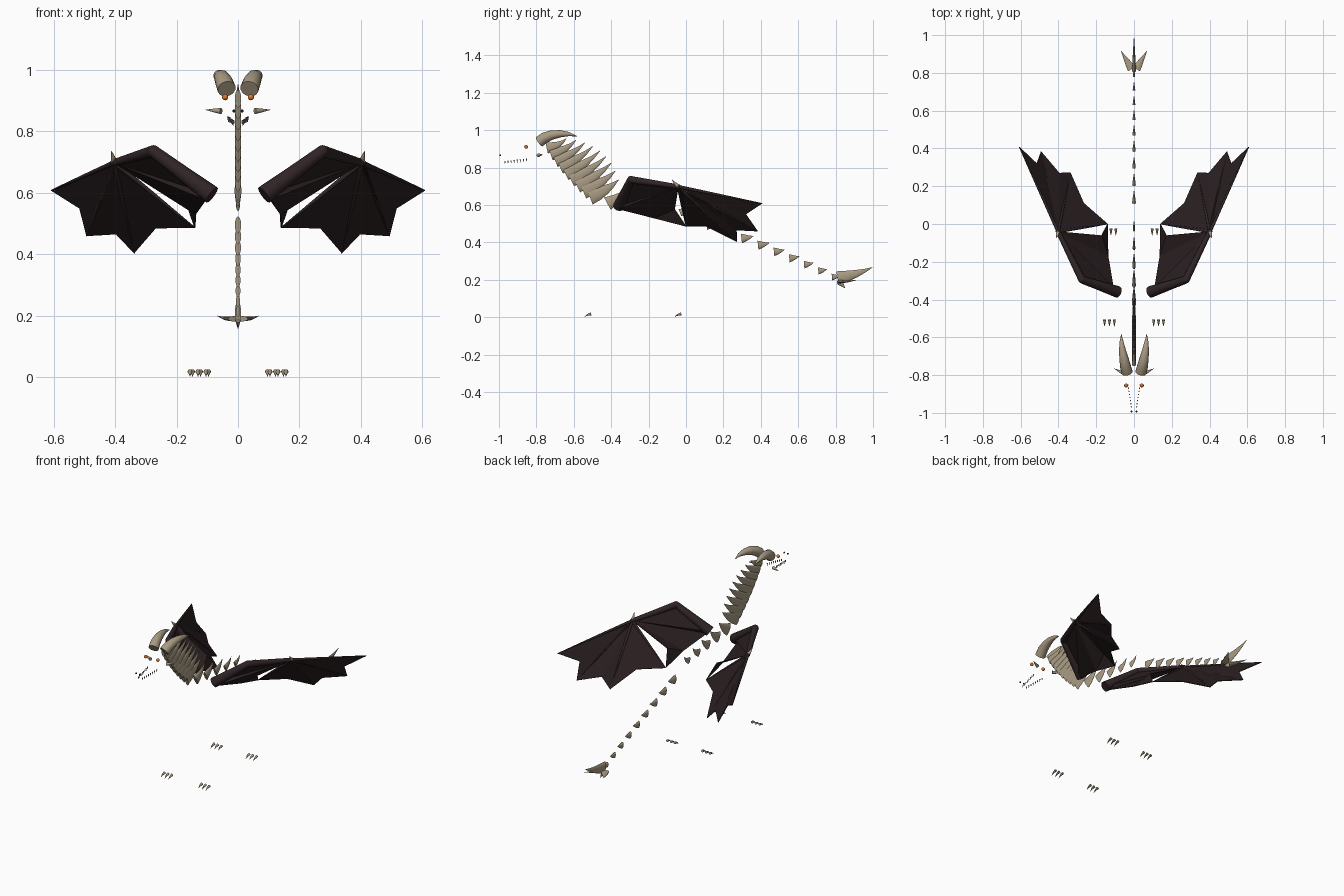
import bpy, bmesh
from mathutils import Vector

cube = bpy.data.objects.get("Cube")
if cube:
    bpy.data.objects.remove(cube)


def material(name, rgb):
    m = bpy.data.materials.new(name)
    m.use_nodes = True
    m.diffuse_color = (*rgb, 1)
    m.node_tree.nodes["Principled BSDF"].inputs["Base Color"].default_value = (*rgb, 1)
    return m


BONE = material("bone", (0.40, 0.33, 0.23))
HIDE = material("dark_hide", (0.03, 0.018, 0.019))
SKIN = material("wing_skin", (0.022, 0.013, 0.014))
EYE = material("orange_eye", (0.75, 0.18, 0.02))
BLACK = material("black", (0.01, 0.01, 0.01))


def finish(name, bm, mat, smooth=True):
    bmesh.ops.recalc_face_normals(bm, faces=bm.faces)
    mesh = bpy.data.meshes.new(name)
    bm.to_mesh(mesh)
    bm.free()
    mesh.materials.append(mat)
    ob = bpy.data.objects.new(name, mesh)
    bpy.context.collection.objects.link(ob)
    bpy.ops.object.select_all(action='DESELECT')
    ob.select_set(True)
    bpy.context.view_layer.objects.active = ob
    if smooth:
        bpy.ops.object.shade_smooth_by_angle(angle=0.8)
    return ob


def tube(bm, pts, radii, wide=(1, 1), sides=10):
    """Tapered tube through pts; wide scales the section sideways and up."""
    pts = [Vector(p) for p in pts]
    rings = []
    for i, p in enumerate(pts):
        t = (pts[min(i + 1, len(pts) - 1)] - pts[max(i - 1, 0)]).normalized()
        side = (Vector((1, 0, 0)) - t * t.x).normalized()
        up = t.cross(side)
        circle = bmesh.ops.create_circle(bm, segments=sides, radius=radii[i])["verts"]
        for v in circle:
            v.co = p + side * v.co.x * wide[0] + up * v.co.y * wide[1]
        rings.append(circle)
    for a, b in zip(rings, rings[1:]):
        for k in range(sides):
            n = (k + 1) % sides
            bm.faces.new((a[k], a[n], b[n], b[k]))
    bm.faces.new(rings[0])
    bm.faces.new(rings[-1])


def bezier(a, c, b, t):
    a, c, b = Vector(a), Vector(c), Vector(b)
    return a * (1 - t) ** 2 + c * 2 * t * (1 - t) + b * t * t


def thorn(bm, base, tip, r, sag=(0, 0, 0), wide=(1, 1)):
    """Curved spike that tapers to a point."""
    mid = (Vector(base) + Vector(tip)) / 2 + Vector(sag)
    steps = [0, .25, .5, .75, 1]
    tube(bm, [bezier(base, mid, tip, t) for t in steps],
         [r * max(1 - t ** 1.2, .03) for t in steps], wide)


# Neck, back and tail spines: flat blades along the centre line
bm = bmesh.new()
for i in range(9):
    t = i / 8
    b = bezier((0, -.745, .905), (0, -.66, .76), (0, -.515, .645), t)
    e = bezier((0, -.64, .955), (0, -.42, .935), (0, -.36, .735), t)
    r = .03 + .015 * t
    thorn(bm, b, e, r, (0, .015, -.015), (.011 / r, 1))
finish("neck_spines", bm, BONE)

bm = bmesh.new()
for i in range(5):
    y, z = -.42 + .097 * i, .607 - .012 * i
    size = .125 - .014 * i
    thorn(bm, (0, y, z), (0, y + size * .75, z + size * .6), size * .3,
          (0, .01, -.01), (.3, 1))
finish("back_spines", bm, BONE)

bm = bmesh.new()
for i in range(9):
    t = i / 8
    y = .11 + .77 * t - .1 * t * t
    z = .495 - .3 * t + .02 * t * t
    size = .07 - .025 * t
    thorn(bm, (0, y, z), (0, y + size, z + size * .2), size * .4, (0, 0, -.004), (.38, 1))
finish("tail_spines", bm, BONE)

# Tail tip: a long upper blade, a short lower one and two side blades
bm = bmesh.new()
thorn(bm, (0, .81, .21), (0, .997, .267), .036, (0, .01, -.012), (.3, 1))
thorn(bm, (0, .82, .19), (0, .85, .156), .018, wide=(.5, 1))
for s in (1, -1):
    thorn(bm, (s * .012, .82, .19), (s * .068, .915, .2), .03, (0, 0, -.006), (.8, .3))
finish("tail_blades", bm, BONE)

# Paired parts
for s, label in ((1, "left"), (-1, "right")):
    def P(x, y, z):
        return Vector((s * x, y, z))

    # Head horns
    bm = bmesh.new()
    tube(bm, [P(.037, -.785, .938), P(.045, -.755, .96), P(.053, -.715, .975),
              P(.061, -.67, .981), P(.066, -.625, .979), P(.067, -.583, .968)],
         [.03, .029, .025, .019, .011, .001], sides=14)
    finish(label + "_horn", bm, BONE)
    bm = bmesh.new()
    thorn(bm, P(.055, -.79, .866), P(.106, -.765, .87), .01)
    finish(label + "_cheek_horn", bm, BONE)

    # Teeth
    bm = bmesh.new()
    for i in range(8):
        t = i / 7
        base = P(.014 + .018 * t, -.968 + .115 * t, .835 + .013 * t)
        thorn(bm, base, base - Vector((0, 0, .018)), .0035)
    finish(label + "_teeth", bm, BONE)

    # Eye and nostril
    for part, at, r, mat in (("eye", P(.042, -.855, .911), .01, EYE),
                             ("nostril", P(.013, -.993, .866), .005, BLACK)):
        bm = bmesh.new()
        bmesh.ops.create_uvsphere(bm, u_segments=16, v_segments=10, radius=r)
        bmesh.ops.translate(bm, verts=bm.verts, vec=at)
        finish(label + "_" + part, bm, mat)

    # Claws of the front and rear feet
    for foot, x, y in (("front", .13, -.507), ("rear", .122, -.025)):
        bm = bmesh.new()
        for k in (-1, 0, 1):
            cx = x + k * .026
            thorn(bm, P(cx, y, .018), P(cx, y - .036, .001), .008, (0, -.003, .006))
        finish(f"{label}_{foot}_claws", bm, BONE)

    # Wing bones
    shoulder, elbow, wrist = P(.085, -.36, .593), P(.275, -.295, .735), P(.402, -.04, .698)
    tips = [P(.607, .407, .608), P(.492, .383, .46), P(.337, .272, .404), P(.14, 0, .486)]
    bm = bmesh.new()
    tube(bm, [shoulder, shoulder.lerp(elbow, .5), elbow], [.031, .025, .02], sides=12)
    tube(bm, [elbow, wrist], [.02, .012], sides=12)
    for joint, r in ((elbow, .02), (wrist, .013)):
        ball = bmesh.ops.create_uvsphere(bm, u_segments=12, v_segments=8, radius=r)["verts"]
        bmesh.ops.translate(bm, verts=ball, vec=joint)
    for tip in tips:
        tube(bm, [wrist, wrist.lerp(tip, .5), tip], [.009, .006, .002], sides=8)
    finish(label + "_wing_bones", bm, HIDE)
    bm = bmesh.new()
    thorn(bm, wrist, P(.412, -.075, .737), .011, (0, -.006, 0))
    finish(label + "_wing_claw", bm, BONE)

    # Wing skin: scalloped outer fan and inner panel
    notches = [P(.515, .32, .55), P(.396, .27, .466), P(.266, .11, .486)]
    rim = [tips[0]]
    for notch, tip in zip(notches, tips[1:]):
        rim += [notch, tip]
    root, gap = P(.137, -.17, .53), P(.172, -.06, .578)
    low = P(.105, -.36, .577)
    tris = [(wrist, a, b) for a, b in zip(rim, rim[1:])]
    tris += [(wrist, elbow, shoulder), (wrist, shoulder, low), (wrist, low, root),
             (wrist, root, gap), (root, tips[3], gap)]
    bm = bmesh.new()
    for tri in tris:
        bm.faces.new([bm.verts.new(p) for p in tri])
    bmesh.ops.remove_doubles(bm, verts=bm.verts, dist=.0005)
    skin = finish(label + "_wing_skin", bm, SKIN, smooth=False)
    solid = skin.modifiers.new("thickness", 'SOLIDIFY')
    solid.thickness = .004
    solid.offset = 0
